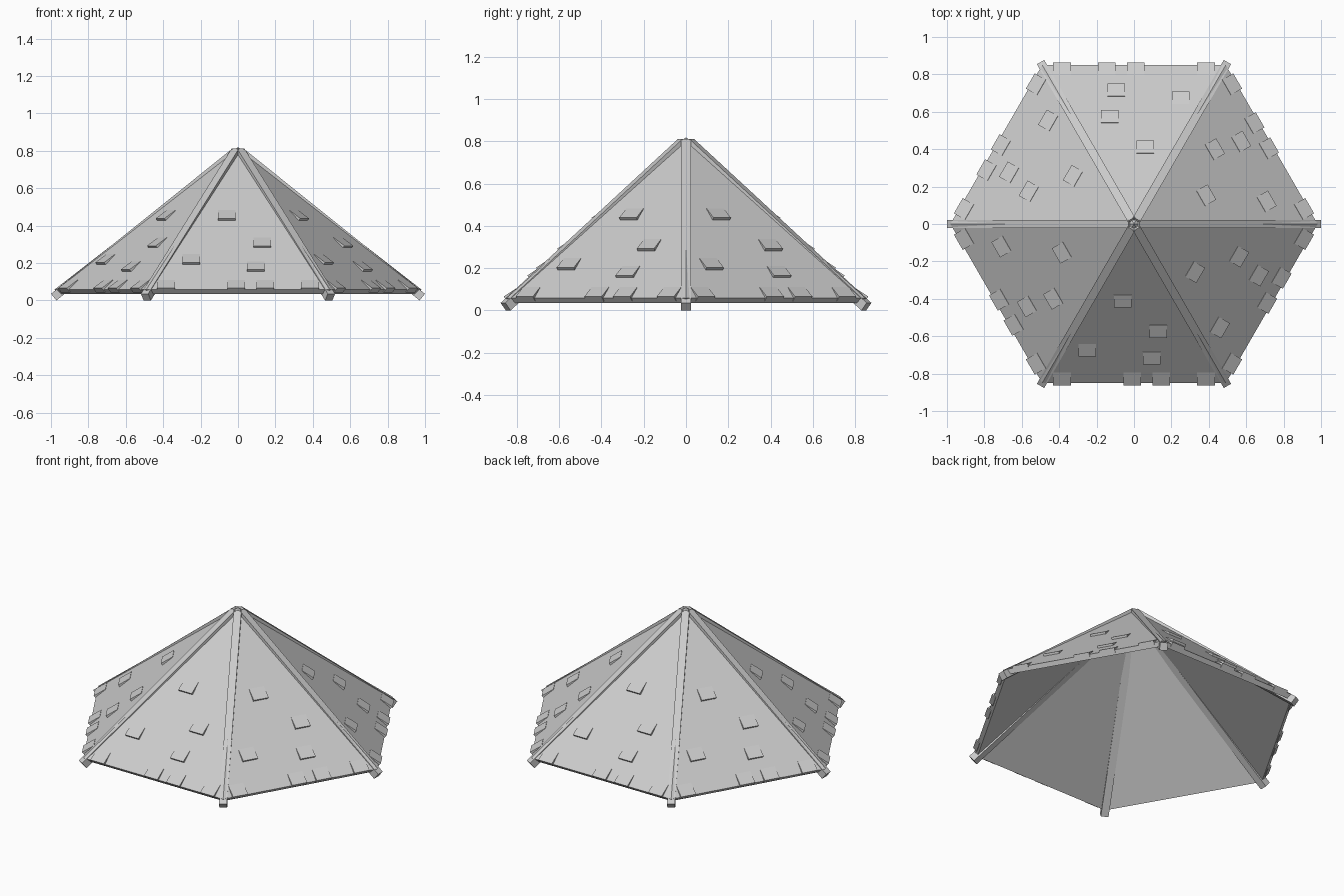
import bpy, bmesh
from math import cos, sin, pi, radians
from mathutils import Vector, Matrix

if "Cube" in bpy.data.objects:
    bpy.data.objects.remove(bpy.data.objects["Cube"])

APO, EAVE_Z, APEX_Z = 0.85, 0.058, 0.82   # eave apothem / height, top of roof
TAN = (APEX_Z - EAVE_Z) / APO
DOWN = Vector((0, -1, -TAN)).normalized()  # down the front slope
NORM = Vector((0, -TAN, 1)).normalized()   # out of the front slope
BOX_FACES = [(0, 1, 2, 3), (4, 5, 6, 7), (0, 1, 5, 4), (1, 2, 6, 5), (2, 3, 7, 6), (3, 0, 4, 7)]


def add_solid(name, verts, faces, turn=0.0):
    bm = bmesh.new()
    vs = [bm.verts.new(Matrix.Rotation(turn, 3, 'Z') @ Vector(v)) for v in verts]
    for f in faces:
        bm.faces.new([vs[i] for i in f])
    bmesh.ops.recalc_face_normals(bm, faces=bm.faces)
    me = bpy.data.meshes.new(name)
    bm.to_mesh(me)
    bm.free()
    ob = bpy.data.objects.new(name, me)
    bpy.context.collection.objects.link(ob)
    return ob


def hexagon(apothem, z):
    r = apothem / cos(pi / 6)
    return [(r * cos(i * pi / 3), r * sin(i * pi / 3), z) for i in range(6)]


# Hollow six-sided roof shell, eave edge cut square to the slope
T = 0.03
inset = NORM * -T
verts = hexagon(APO, EAVE_Z) + hexagon(APO + inset.y * -1, EAVE_Z + inset.z)
verts = hexagon(APO, EAVE_Z) + hexagon(APO - abs(inset.y), EAVE_Z + inset.z)
verts += [(0, 0, APEX_Z), (0, 0, APEX_Z - T / NORM.z)]
faces = []
for i in range(6):
    j = (i + 1) % 6
    faces += [(i, j, 12), (j + 6, i + 6, 13), (i, i + 6, j + 6, j)]
add_solid("roof_panels", verts, faces)

# Square hip beams running from the apex past each corner
W, H = 0.0225, 0.046
top, end = Vector((0.03, 0, 0.812)), Vector((0.9995, 0, 0.036))
d = (end - top).normalized()
under = Vector((d.z, 0, -d.x)) * H
for k in range(6):
    vs = []
    for p in (top, end):
        for side, off in ((-W, 0), (W, 0), (W, 1), (-W, 1)):
            vs.append(p + under * off + Vector((0, side, 0)))
    add_solid(f"hip_beam_{k + 1}", vs, BOX_FACES, k * pi / 3)

# Wedge shingles: top end flush, lower end lifted. (x centre, lower edge distance, sink)
shingles = [(-0.06, 0.437, 0.005), (0.13, 0.60, 0.005), (-0.25, 0.70, 0.005), (0.095, 0.742, 0.005)]
shingles += [(x, APO + 0.003, 0.016) for x in (-0.385, -0.01, 0.145, 0.385)]
LIFT, HALF, LENGTH = 0.014, 0.047, 0.08
for k in range(6):
    for n, (x, r, sink) in enumerate(shingles):
        low = Vector((x, -r, APEX_Z - r * TAN))
        high = low - DOWN * LENGTH
        vs = []
        for p, lift in ((high, 0.002), (low, LIFT)):
            for side, off in ((-HALF, lift), (HALF, lift), (HALF, -sink), (-HALF, -sink)):
                vs.append(p + NORM * off + Vector((side, 0, 0)))
        add_solid(f"shingle_{k + 1}_{n + 1}", vs, BOX_FACES, k * pi / 3)
